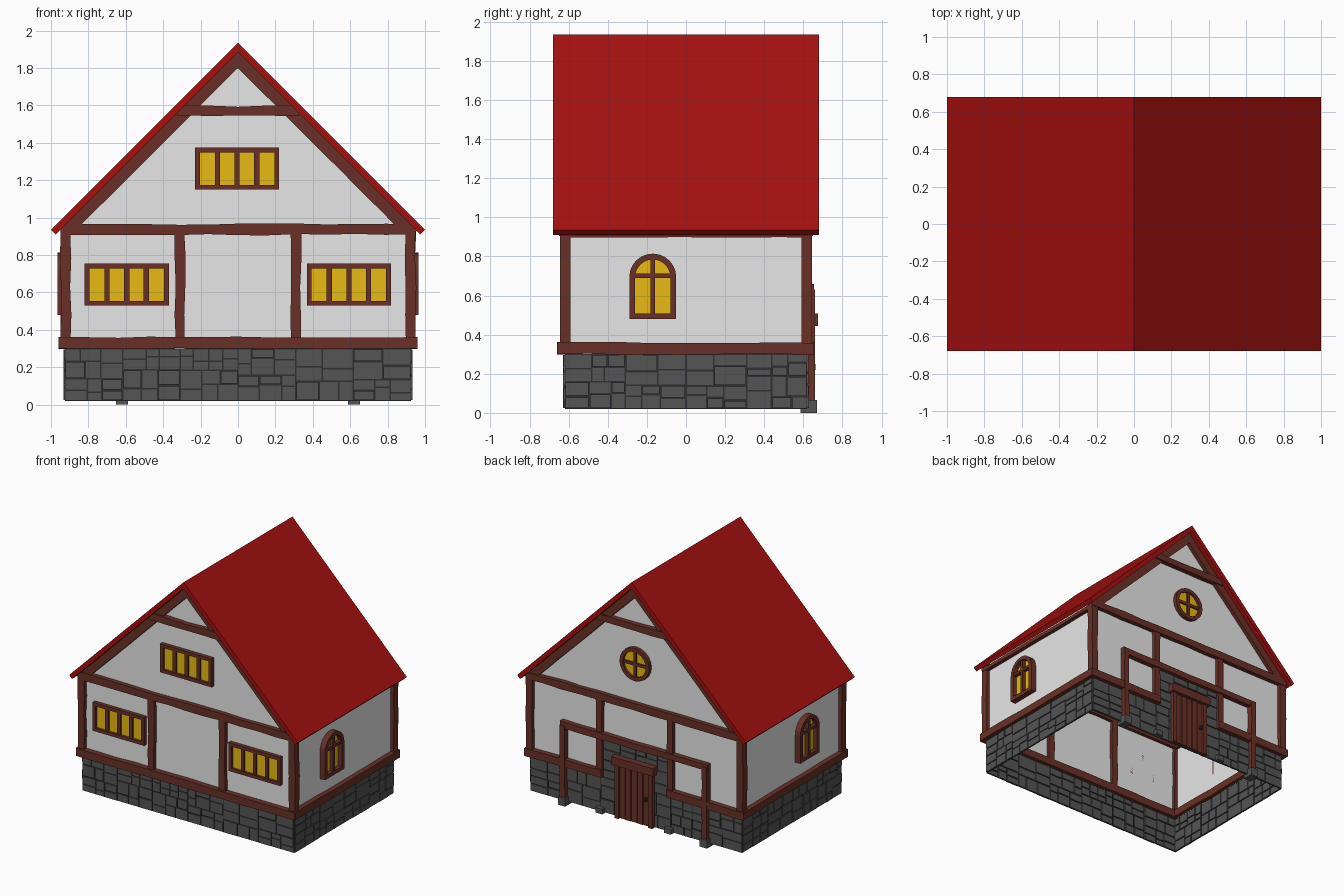
import bpy, bmesh, math, random
from mathutils import Matrix, Vector

random.seed(4)
cube = bpy.data.objects.get("Cube")
if cube:
    bpy.data.objects.remove(cube, do_unlink=True)


def material(name, r, g, b):
    m = bpy.data.materials.new(name)
    m.use_nodes = True
    m.diffuse_color = (r, g, b, 1)
    m.node_tree.nodes["Principled BSDF"].inputs["Base Color"].default_value = (r, g, b, 1)
    return m


RED = material("roof red", 0.38, 0.005, 0.005)
WHITE = material("plaster white", 0.8, 0.8, 0.8)
BROWN = material("timber brown", 0.14, 0.03, 0.02)
YELLOW = material("window yellow", 0.8, 0.49, 0.006)
STONE = material("stone grey", 0.09, 0.09, 0.09)
MORTAR = material("mortar dark grey", 0.03, 0.03, 0.03)


def side(u, dist):
    """Wall frame: u runs along the wall, v is up, n points outward."""
    u, z = Vector(u), Vector((0, 0, 1))
    n = u.cross(z)
    m = Matrix((u, z, n)).transposed().to_4x4()
    m.translation = n * dist
    return m


HALF_X, HALF_Y = 0.92, 0.615
FRONT = side((1, 0, 0), HALF_Y)
BACK = side((-1, 0, 0), HALF_Y)
RIGHT = side((0, 1, 0), HALF_X)
LEFT = side((0, -1, 0), HALF_X)

parts = {}


def mesh(name, mat):
    if name not in parts:
        parts[name] = (bmesh.new(), mat)
    return parts[name][0]


def face(bm, m, pts):
    bm.faces.new([bm.verts.new(m @ Vector(p)) for p in pts])


def sheet(bm, m, pts, n=0.0):
    face(bm, m, [(u, v, n) for u, v in pts])


def prism(bm, m, pts, n0, n1):
    lo = [bm.verts.new(m @ Vector((u, v, n0))) for u, v in pts]
    hi = [bm.verts.new(m @ Vector((u, v, n1))) for u, v in pts]
    bm.faces.new(hi)
    bm.faces.new(lo[::-1])
    for i in range(len(pts)):
        j = (i + 1) % len(pts)
        bm.faces.new((lo[i], lo[j], hi[j], hi[i]))


def rect(u0, v0, u1, v1):
    return [(u0, v0), (u1, v0), (u1, v1), (u0, v1)]


def beam(bm, m, a, b, width, n0=-0.025, n1=0.03, wobble=0.004):
    """Rough-hewn beam: straight axis with uneven long edges."""
    a, b = Vector(a), Vector(b)
    across = (b - a).normalized().orthogonal() * width / 2
    if (b - a).cross(across) < 0:
        across = -across
    steps = max(2, round((b - a).length / 0.16))

    def edge(s):
        return [a.lerp(b, i / steps) + across * (s + random.uniform(-1, 1) * wobble / (width / 2))
                for i in range(steps + 1)]
    prism(bm, m, edge(-1) + edge(1)[::-1], n0, n1)


def arc(r, start, end, count):
    return [(r * math.cos(start + (end - start) * i / count),
             r * math.sin(start + (end - start) * i / count)) for i in range(count + 1)]


def outline(shape, w, h, inset):
    x, y = w / 2 - inset, h / 2 - inset
    if shape == "round":
        return arc(x, 0, 2 * math.pi, 20)[:-1]
    if shape == "arch":
        spring = h / 2 - w / 2
        return [(-x, -y), (x, -y)] + [(u, v + spring) for u, v in arc(x, 0, math.pi, 12)]
    return rect(-x, -y, x, y)


def window(name, m, u, v, shape, w, h, bars, out=0.03, trim=0.03):
    m = m @ Matrix.Translation((u, v, 0))
    frame = mesh(name + "_frame", BROWN)
    outer, inner = outline(shape, w, h, 0), outline(shape, w, h, trim)
    sheet(mesh(name + "_panes", YELLOW), m, inner, 0.012)
    for i in range(len(outer)):
        a, b = outer[i - 1], outer[i]
        c, d = inner[i - 1], inner[i]
        face(frame, m, [(*a, out), (*b, out), (*d, out), (*c, out)])
        face(frame, m, [(*a, 0), (*b, 0), (*b, out), (*a, out)])
        face(frame, m, [(*c, out), (*d, out), (*d, 0), (*c, 0)])
    for bar in bars:
        prism(frame, m, rect(*bar), 0, out - 0.005)


def blocks(u0, v0, u1, v1):
    """Split a rectangle at random into irregular stones."""
    w, h = u1 - u0, v1 - v0
    if w < 0.17 and h < 0.11:
        return [(u0, v0, u1, v1)]
    t = random.uniform(0.36, 0.64)
    if w > h * 1.3:
        return blocks(u0, v0, u0 + w * t, v1) + blocks(u0 + w * t, v0, u1, v1)
    return blocks(u0, v0, u1, v0 + h * t) + blocks(u0, v0 + h * t, u1, v1)


def masonry(name, m, u0, v0, u1, v1):
    sheet(mesh(name + "_mortar", MORTAR), m, rect(u0, v0, u1, v1), 0.005)
    tiles = round((u1 - u0) / 0.31)
    step = (u1 - u0) / tiles
    g = 0.004
    for i in range(tiles):
        for a, b, c, d in blocks(u0 + i * step, v0, u0 + (i + 1) * step, v1):
            prism(mesh(name + "_stones", STONE), m, rect(a + g, b + g, c - g, d - g),
                  -0.004, random.uniform(0.009, 0.014))


# Roof: two slabs meeting at the ridge
prism(mesh("roof", RED), side((1, 0, 0), 0),
      [(0, 1.935), (-1, 0.935), (-0.975, 0.91), (0, 1.885), (0.975, 0.91), (1, 0.935)], -0.68, 0.68)

# Gable ends with their timber framing
gable = [(-HALF_X, 0.3), (HALF_X, 0.3), (HALF_X, 0.965), (0, 1.885), (-HALF_X, 0.965)]
for m in (FRONT, BACK):
    sheet(mesh("plaster_walls", WHITE), m, gable)
    masonry("base", m, -HALF_X - 0.005, 0.02, HALF_X + 0.005, 0.3)
    beam(mesh("top_beams", BROWN), m, (-0.95, 0.937), (0.95, 0.937), 0.056, n1=0.035)
    beam(mesh("collar_beams", BROWN), m, (-0.325, 1.57), (0.325, 1.57), 0.052, n1=0.04)
    for s in (-1, 1):
        beam(mesh("corner_posts", BROWN), m, (s * 0.922, 0.33), (s * 0.922, 0.93), 0.055)
        beam(mesh("wall_posts", BROWN), m, (s * 0.31, 0.33), (s * 0.31, 0.93), 0.052)
        beam(mesh("rafters", BROWN), m, (s * -0.021, 1.863), (s * 0.91, 0.932), 0.06, wobble=0.001)

# Long side walls
for name, m in (("right", RIGHT), ("left", LEFT)):
    sheet(mesh("plaster_walls", WHITE), m, rect(-HALF_Y, 0.3, HALF_Y, 0.965))
    masonry("base", m, -HALF_Y - 0.005, 0.02, HALF_Y + 0.005, 0.3)
    beam(mesh("sill_beams", BROWN), m, (-0.655, 0.33), (0.655, 0.33), 0.06, -0.03, 0.04)
    beam(mesh("top_beams", BROWN), m, (-0.64, 0.912), (0.64, 0.912), 0.03, wobble=0.002)
    u = -0.17 if name == "right" else 0.17
    window(name + "_arched_window", m, u, 0.647, "arch", 0.24, 0.335,
           [(-0.012, -0.15, 0.012, 0.15), (-0.1, 0.043, 0.1, 0.065)], 0.045)

# Front sill and four-pane windows
beam(mesh("sill_beams", BROWN), FRONT, (-0.955, 0.33), (0.955, 0.33), 0.06, -0.03, 0.045)
mullions = [(c - 0.014, -0.1, c + 0.014, 0.1) for c in (-0.105, 0, 0.105)]
for name, u, v in (("front_left", 0.593, 0.642), ("front_right", -0.595, 0.642), ("front_attic", -0.005, 1.262)):
    window(name + "_window", FRONT, u, v, "square", 0.45, 0.225, mullions, trim=0.026)

# Back wall: round window, split sill, raised stonework and entrance frame
window("back_round_window", BACK, 0, 1.27, "round", 0.26, 0.26,
       [(-0.011, -0.11, 0.011, 0.11), (-0.11, -0.011, 0.11, 0.011)])
masonry("entrance", BACK, -0.3, 0.3, 0.3, 0.63)
entry = mesh("entrance_frame", BROWN)
beam(entry, BACK, (-0.645, 0.63), (0.645, 0.63), 0.05, 0, 0.04)
for s in (-1, 1):
    ends = sorted((s * 0.955, s * 0.285))
    beam(mesh("sill_beams", BROWN), BACK, (ends[0], 0.33), (ends[1], 0.33), 0.06, -0.03, 0.04)
    beam(entry, BACK, (s * 0.62, 0.05), (s * 0.62, 0.63), 0.045, 0, 0.045)
    feet = mesh("foot_stones", STONE)
    prism(feet, BACK, rect(s * 0.62 - 0.032, 0, s * 0.62 + 0.032, 0.065), -0.03, 0.055)
    prism(feet, BACK, rect(s * 0.3 - 0.03, 0.02, s * 0.3 + 0.03, 0.06), 0, 0.045)

# Plank door with jambs, lintel and knob
door = mesh("door", BROWN)
for i in range(5):
    u = -0.13 + i * 0.052
    prism(door, BACK, rect(u + 0.003, 0.025, u + 0.049, 0.45), 0, 0.03 + 0.004 * (i % 2))
for s in (-1, 1):
    beam(door, BACK, (s * 0.147, 0.02), (s * 0.147, 0.45), 0.034, 0, 0.043, 0.002)
beam(door, BACK, (-0.185, 0.475), (0.185, 0.475), 0.062, 0, 0.06, 0.003)
prism(mesh("door_knob", MORTAR), BACK, rect(0.095, 0.22, 0.115, 0.25), 0.02, 0.048)

# Turn each part into an object
for name, (bm, mat) in parts.items():
    data = bpy.data.meshes.new(name)
    bm.to_mesh(data)
    bm.free()
    data.materials.append(mat)
    bpy.context.scene.collection.objects.link(bpy.data.objects.new(name, data))
